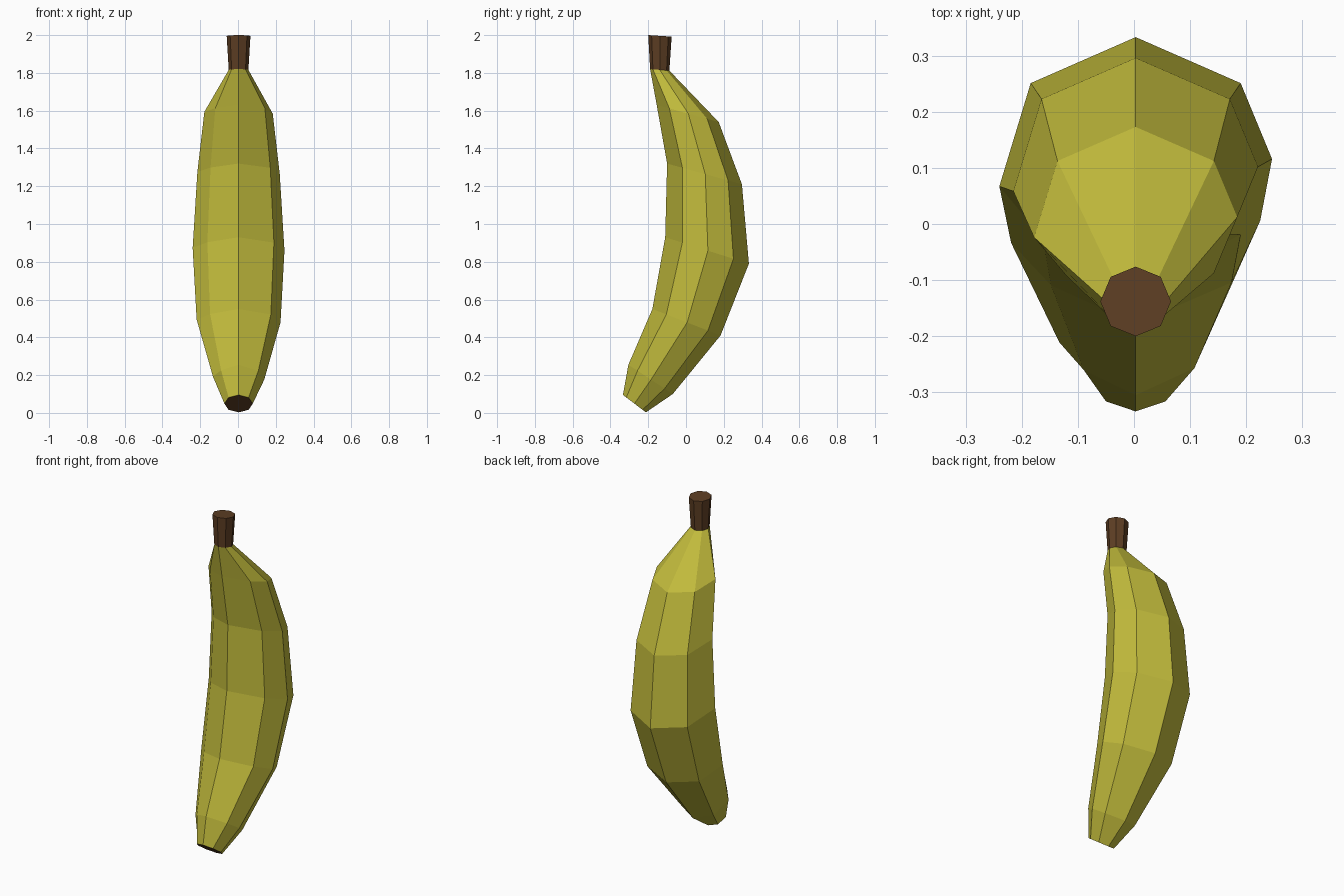
import bpy, bmesh, math

if "Cube" in bpy.data.objects:
    bpy.data.objects.remove(bpy.data.objects["Cube"])

def material(name, rgb):
    m = bpy.data.materials.new(name)
    m.diffuse_color = (*rgb, 1)
    m.use_nodes = True
    m.node_tree.nodes["Principled BSDF"].inputs["Base Color"].default_value = m.diffuse_color
    return m

yellow = material("peel_yellow", (0.54, 0.50, 0.045))
brown = material("stem_brown", (0.11, 0.048, 0.017))

# cross-sections: x offset, position from front (-1) to back (+1)
ROUND = [(math.sin(i * math.pi / 4), -math.cos(i * math.pi / 4)) for i in range(8)]
PEEL = [(0, -1), (.77, -.59), (1, .02), (.77, .63), (0, 1), (-.77, .63), (-1, -.2), (-.68, -.62)]

def ring(bm, section, half_x, front, back):
    """Tilted octagon between a front and a back point given as (y, z)."""
    return [bm.verts.new((half_x * u + .003,
                          front[0] + (back[0] - front[0]) * (v + 1) / 2,
                          front[1] + (back[1] - front[1]) * (v + 1) / 2))
            for u, v in section]

def loft(name, rings, mat, cap_start=False, cap_end=False):
    bm = bmesh.new()
    loops = [ring(bm, *r) for r in rings]
    for a, b in zip(loops, loops[1:]):
        for i in range(8):
            j = (i + 1) % 8
            bm.faces.new((a[i], a[j], b[j], b[i]))
    if cap_start:
        bm.faces.new(loops[0][::-1])
    if cap_end:
        bm.faces.new(loops[-1])
    mesh = bpy.data.meshes.new(name)
    bm.to_mesh(mesh)
    bm.free()
    mesh.materials.append(mat)
    obj = bpy.data.objects.new(name, mesh)
    bpy.context.collection.objects.link(obj)
    return obj

TIP = (ROUND, .075, (-.334, .095), (-.212, .003))
NECK = (ROUND, .052, (-.19, 1.82), (-.088, 1.812))

# curved peel body, bottom to top
loft("banana_body", [
    TIP,
    (PEEL, .136, (-.305, .255), (-.07, .10)),
    (PEEL, .222, (-.178, .55), (.183, .41)),
    (PEEL, .243, (-.11, .93), (.333, .79)),
    (PEEL, .218, (-.10, 1.32), (.296, 1.21)),
    (PEEL, .181, (-.155, 1.63), (.173, 1.54)),
    NECK,
], yellow)

# dark blossom end
loft("blossom_tip", [TIP], brown, cap_start=True)

# stem
loft("stem", [NECK, (ROUND, .063, (-.2, 2.0), (-.076, 1.992))], brown, cap_end=True)
